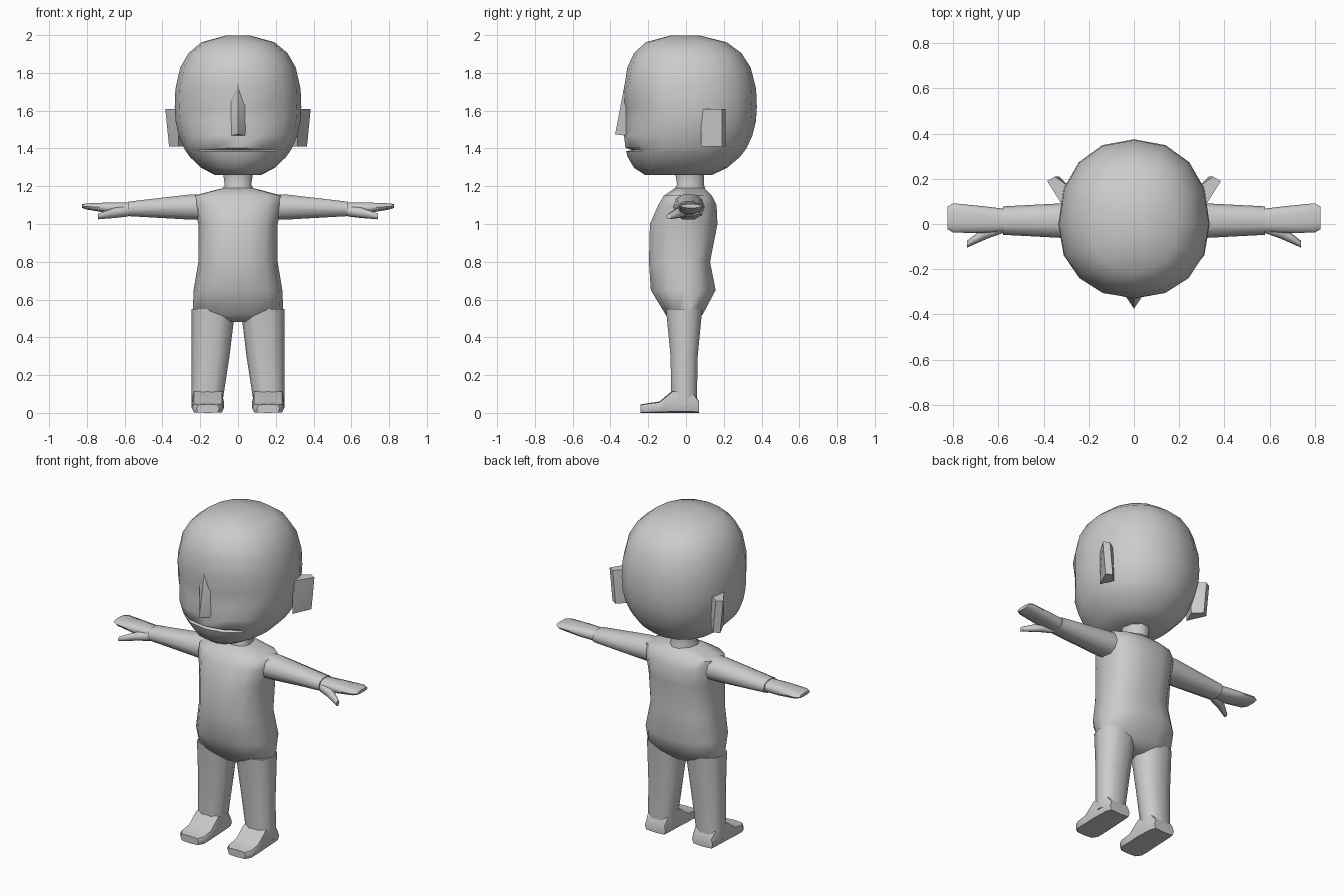
import bpy, bmesh, math

cube = bpy.data.objects.get("Cube")
if cube:
    bpy.data.objects.remove(cube, do_unlink=True)

GREY = (.6, .6, .6, 1)
material = bpy.data.materials.new("plain grey")
material.use_nodes = True
material.diffuse_color = GREY
material.node_tree.nodes["Principled BSDF"].inputs["Base Color"].default_value = GREY


def finish(name, bm, mirror=False, angle=55):
    """Turn a bmesh into a smooth-shaded object, optionally mirrored across x."""
    bmesh.ops.recalc_face_normals(bm, faces=bm.faces)
    mesh = bpy.data.meshes.new(name)
    bm.to_mesh(mesh)
    bm.free()
    mesh.materials.append(material)
    obj = bpy.data.objects.new(name, mesh)
    bpy.context.collection.objects.link(obj)
    if mirror:
        modifier = obj.modifiers.new("mirror", "MIRROR")
        modifier.use_mirror_merge = False
    bpy.ops.object.select_all(action="DESELECT")
    obj.select_set(True)
    bpy.context.view_layer.objects.active = obj
    bpy.ops.object.shade_smooth_by_angle(angle=math.radians(angle))


def ring(at, wide, low, high=None, across=0, up=0):
    """Describe a rounded cross-section; low and high are its two half depths."""
    return at, wide, low, low if high is None else high, across, up


def rounded(value, power):
    return math.copysign(abs(value) ** (2 / power), value)


def loft(sections, sides, axis, power):
    """Skin a row of rounded cross-sections along an axis and cap both ends."""
    bm = bmesh.new()
    rings = []
    for at, wide, low, high, across, up in sections:
        verts = []
        for i in range(sides):
            turn = math.tau * i / sides
            a = across + wide * rounded(math.cos(turn), power)
            s = rounded(math.sin(turn), power)
            b = up + s * (high if s > 0 else low)
            place = {"x": (at, a, b), "y": (a, at, b), "z": (a, b, at)}[axis]
            verts.append(bm.verts.new(place))
        rings.append(verts)
    for near, far in zip(rings, rings[1:]):
        for i in range(sides):
            j = (i + 1) % sides
            bm.faces.new((near[i], near[j], far[j], far[i]))
    bm.faces.new(rings[0])
    bm.faces.new(rings[-1])
    return bm


def hull(points):
    bm = bmesh.new()
    verts = [bm.verts.new(point) for point in points]
    bmesh.ops.convex_hull(bm, input=verts)
    return bm


# Head: a domed skull with a flatter face and a heavy chin
HEAD_MIDDLE, HEAD_HALF = 1.62, .38
MOUTH = -.6


def dome(t, power, root):
    return (1 - abs(t) ** power) ** (1 / root)


def head_ring(t):
    skull = dome(t, 2.6, 2.6) if t > 0 else dome(t, 2.2, 2.2)
    brow = dome(t, 3, 3) if t > 0 else dome(t, 4, 4)
    return ring(at=HEAD_MIDDLE + HEAD_HALF * t,
                wide=.335 * skull, low=.33 * brow, high=.375 * skull)


levels = [-.95, -.85, -.7, MOUTH - .02, MOUTH, MOUTH + .03, -.4, -.2,
          0, .25, .55, .75, .9, .995]
head = loft([head_ring(t) for t in levels], sides=16, axis="z", power=2.2)

# Mouth crease and shallow eye sockets pressed into the face
for vert in head.verts:
    x, y, z = vert.co
    t = (z - HEAD_MIDDLE) / HEAD_HALF
    if y < -.1 and abs(x) < .15 and abs(t - MOUTH) < .01:
        vert.co.y += .03
    if y < -.1 and .06 < abs(x) < .25 and -.3 < t < .1:
        vert.co.y += .02
finish("head", head)

# Nose wedge: a bridge that widens and juts out toward the tip
nose = [(0, -.325, 1.74), (0, -.375, 1.475)]
for side in (-1, 1):
    nose += [(side * .05, -.3, z) for z in (1.7, 1.465)]
finish("nose", hull(nose), angle=40)

# Ears: slanted plates that flare out toward the top
ear = []
for z, flare in ((1.41, 0), (1.61, .02)):
    ear += [(.315, .08, z), (.28, .16, z), (.365 + flare, .19, z), (.33 + flare, .21, z)]
finish("ear", hull(ear), mirror=True, angle=35)

# Neck
neck = [
    ring(at=1.13, wide=.11, low=.09, high=.12),
    ring(at=1.21, wide=.07, low=.05, high=.1),
    ring(at=1.27, wide=.08, low=.06, high=.1),
]
finish("neck", loft(neck, sides=10, axis="z", power=2))

# Torso: rounded hips, narrow back of the waist, sloping shoulders
torso = [
    ring(at=.48, wide=.1, low=.07, high=.05),
    ring(at=.52, wide=.24, low=.11, high=.09),
    ring(at=.65, wide=.235, low=.19, high=.16),
    ring(at=.8, wide=.21, low=.2, high=.13),
    ring(at=1, wide=.21, low=.195, high=.17),
    ring(at=1.1, wide=.235, low=.15, high=.165),
    ring(at=1.15, wide=.235, low=.12, high=.14),
    ring(at=1.19, wide=.08, low=.06, high=.1),
]
finish("torso", loft(torso, sides=14, axis="z", power=2.5))

# Legs: taper to the ankle while the outer side stays straight
LEG_OUTSIDE = .245


def leg_ring(at, wide, deep):
    return ring(at, wide, deep, across=LEG_OUTSIDE - wide, up=-.01)


leg = [
    leg_ring(at=.04, wide=.08, deep=.07),
    leg_ring(at=.3, wide=.1, deep=.075),
    leg_ring(at=.55, wide=.115, deep=.1),
]
finish("leg", loft(leg, sides=10, axis="z", power=2.4), mirror=True)


# Feet: flat soles with low toes and a raised instep
def foot_ring(at, wide, top):
    return ring(at, wide, top / 2, across=.16, up=top / 2)


foot = [
    foot_ring(at=-.24, wide=.06, top=.045),
    foot_ring(at=-.21, wide=.085, top=.05),
    foot_ring(at=-.14, wide=.085, top=.06),
    foot_ring(at=-.07, wide=.085, top=.12),
    foot_ring(at=.03, wide=.08, top=.12),
    foot_ring(at=.07, wide=.07, top=.06),
]
finish("foot", loft(foot, sides=8, axis="y", power=5), mirror=True, angle=45)

# Arms: straight tapers from the shoulder to the cuff
arm = [
    ring(at=.14, wide=.085, low=.07, across=.015, up=1.09),
    ring(at=.25, wide=.08, low=.07, across=.015, up=1.09),
    ring(at=.58, wide=.063, low=.04, across=.015, up=1.08),
]
finish("arm", loft(arm, sides=10, axis="x", power=2.3), mirror=True)

# Hands: closed mittens that flatten toward the fingertips
hand = [
    ring(at=.55, wide=.05, low=.035, across=.015, up=1.08),
    ring(at=.68, wide=.06, low=.03, across=.02, up=1.085),
    ring(at=.8, wide=.065, low=.017, across=.027, up=1.093),
    ring(at=.825, wide=.05, low=.01, across=.027, up=1.095),
]
finish("hand", loft(hand, sides=10, axis="x", power=2.6), mirror=True)

# Thumbs: reach forward and down
thumb = [
    ring(at=.58, wide=.025, low=.03, across=-.015, up=1.07),
    ring(at=.65, wide=.03, low=.028, across=-.035, up=1.06),
    ring(at=.74, wide=.015, low=.015, across=-.09, up=1.04),
]
finish("thumb", loft(thumb, sides=8, axis="x", power=2), mirror=True)
